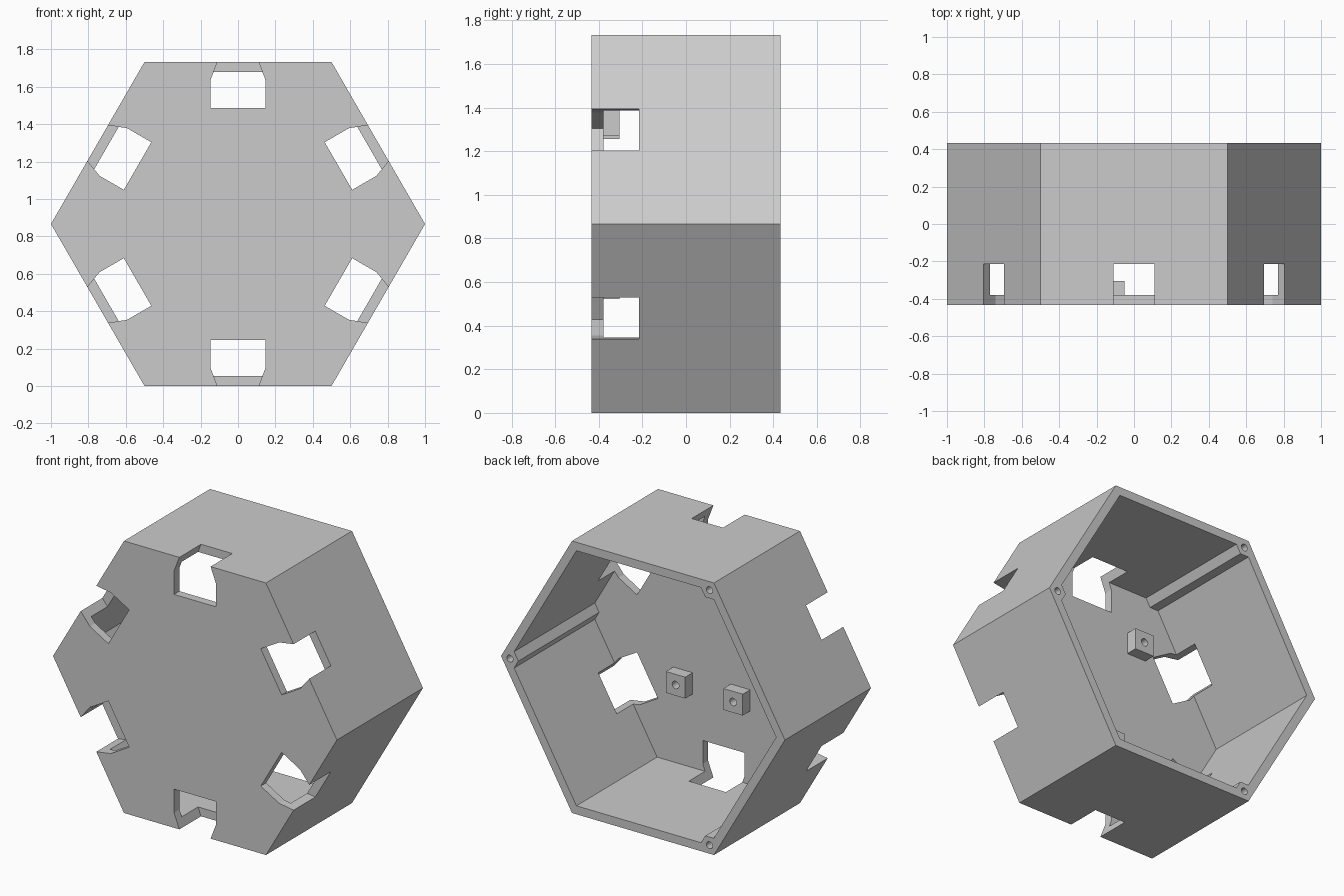
import bpy, bmesh
from math import cos, sin, pi, sqrt
from mathutils import Matrix, Vector

if "Cube" in bpy.data.objects:
    bpy.data.objects.remove(bpy.data.objects["Cube"], do_unlink=True)

CENTRE = sqrt(3) / 2       # height of the hexagon's middle
FRONT, BACK = -0.433, 0.433
WALL = 0.054
FLOOR = FRONT + WALL       # inner surface of the front plate
INNER = 1 - WALL / cos(pi / 6)

grey = bpy.data.materials.new("plain grey")
grey.use_nodes = True
colour = (0.6, 0.6, 0.6, 1)
grey.diffuse_color = colour
grey.node_tree.nodes["Principled BSDF"].inputs["Base Color"].default_value = colour


def add_prism(bm, profile, y0, y1):
    """Extrude an (x, z) outline from y0 to y1."""
    ends = [[bm.verts.new((x, y, z)) for x, z in profile] for y in (y0, y1)]
    n = len(profile)
    faces = [bm.faces.new(end) for end in ends]
    for i in range(n):
        j = (i + 1) % n
        faces.append(bm.faces.new((ends[0][i], ends[0][j], ends[1][j], ends[1][i])))
    bmesh.ops.recalc_face_normals(bm, faces=faces)


def polygon(sides, radius, x=0, z=CENTRE, turn=0):
    return [(x + radius * cos(turn + 2 * pi * i / sides),
             z + radius * sin(turn + 2 * pi * i / sides)) for i in range(sides)]


def make(name, prisms, helper=False):
    bm = bmesh.new()
    for prism in prisms:
        add_prism(bm, *prism)
    mesh = bpy.data.meshes.new(name)
    bm.to_mesh(mesh)
    bm.free()
    mesh.materials.append(grey)
    obj = bpy.data.objects.new(name, mesh)
    bpy.context.collection.objects.link(obj)
    obj.hide_render = helper
    obj.hide_viewport = helper
    return obj


def boolean(obj, other, operation):
    mod = obj.modifiers.new(other.name, 'BOOLEAN')
    mod.operation = operation
    mod.solver = 'EXACT'
    mod.object = other


# Hexagonal housing, open at the back
housing = make("housing", [(polygon(6, 1), FRONT, BACK)])
cavity = make("cavity_cutter", [(polygon(6, INNER), FLOOR, BACK + 0.1)], True)
boolean(housing, cavity, 'DIFFERENCE')

# Screw posts on every other corner, running the full depth
corners = [Vector((cos(a), sin(a))) for a in (0, 2 * pi / 3, 4 * pi / 3)]
spots = [(c.x * INNER, CENTRE + c.y * INNER) for c in corners]
posts = make("corner_posts", [(polygon(6, 0.06, x, z), FRONT + 0.02, BACK)
                              for x, z in spots], True)
# keep the posts inside the outer outline
trim = make("post_trim", [(polygon(6, 0.995), FRONT, BACK + 0.1)], True)
boolean(posts, trim, 'INTERSECT')
boolean(housing, posts, 'UNION')
post_holes = make("post_hole_cutter", [(polygon(16, 0.022, x, z), BACK - 0.3, BACK + 0.1)
                                       for x, z in spots], True)
boolean(housing, post_holes, 'DIFFERENCE')

# Tapered notch through plate and wall in the middle of each side
notch = [(-0.147, 0.62), (0.147, 0.62), (0.147, 0.77),
         (0.097, 0.90), (-0.097, 0.90), (-0.147, 0.77)]
notches = []
for k in range(6):
    turn = Matrix.Rotation(k * pi / 3, 2)
    outline = [turn @ Vector(p) for p in notch]
    notches.append(([(p.x, p.y + CENTRE) for p in outline], FRONT - 0.1, -0.215))
notch_cutter = make("notch_cutter", notches, True)
boolean(housing, notch_cutter, 'DIFFERENCE')

# Square standoffs with screw holes on the inside of the front plate
mounts = [(0.287, 0.59), (-0.118, 0.59), (-0.336, 1.324), (0.361, 1.34)]
standoffs = make("standoffs", [(polygon(4, 0.068 * sqrt(2), x, z, pi / 4), FLOOR - 0.01, -0.305)
                               for x, z in mounts])
standoff_holes = make("standoff_hole_cutter", [(polygon(16, 0.024, x, z), FLOOR, -0.2)
                                               for x, z in mounts], True)
boolean(standoffs, standoff_holes, 'DIFFERENCE')
